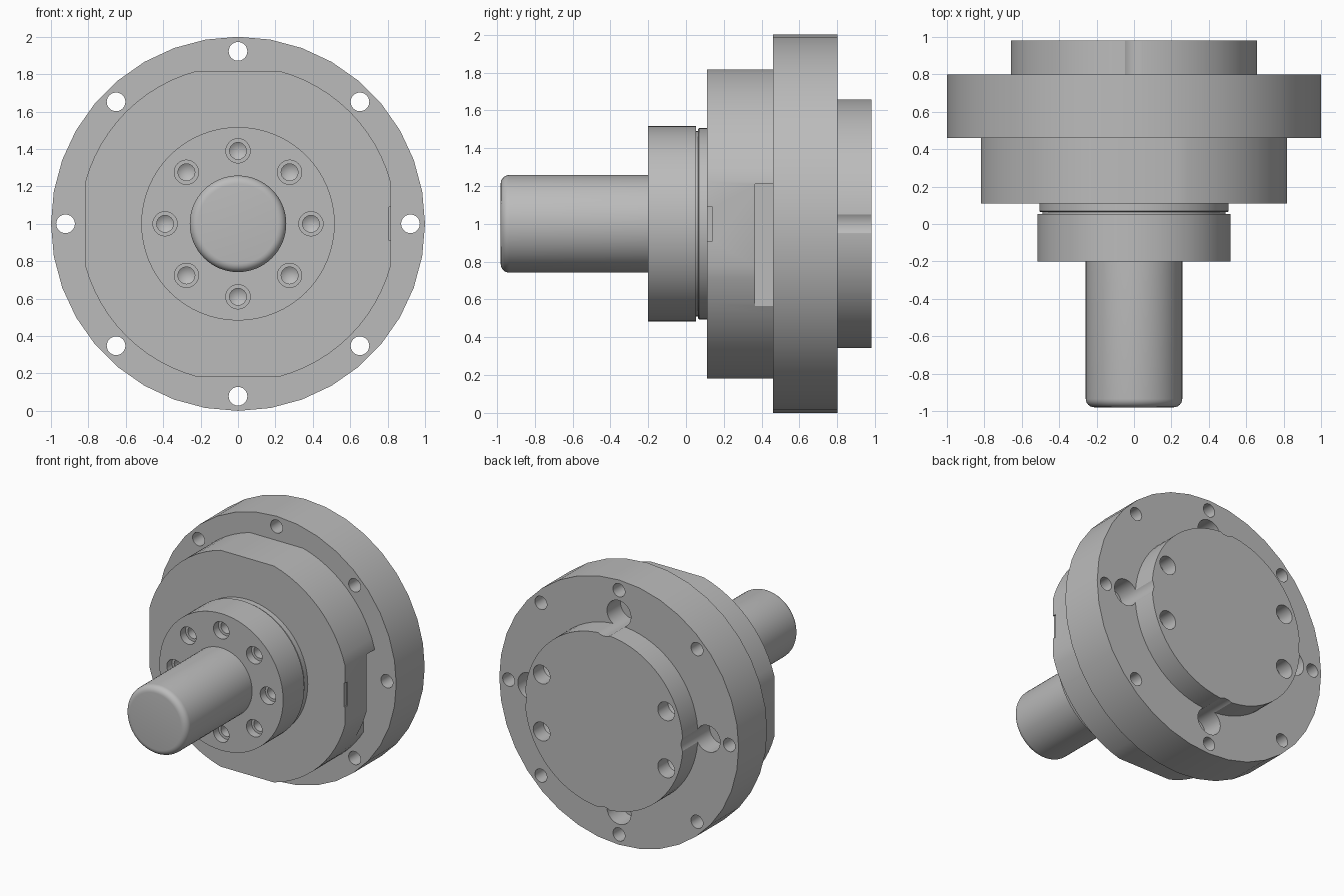
import bpy, bmesh
from math import sin, cos, pi, radians

cube = bpy.data.objects.get("Cube")
if cube:
    bpy.data.objects.remove(cube, do_unlink=True)

steel = bpy.data.materials.new("light_grey_metal")
steel.use_nodes = True
GREY = (0.5, 0.5, 0.5, 1)
steel.diffuse_color = GREY
steel.node_tree.nodes["Principled BSDF"].inputs["Base Color"].default_value = GREY

AXIS_Z = 1.0


def finish(name, bm):
    bmesh.ops.recalc_face_normals(bm, faces=bm.faces[:])
    mesh = bpy.data.meshes.new(name)
    bm.to_mesh(mesh)
    bm.free()
    mesh.materials.append(steel)
    obj = bpy.data.objects.new(name, mesh)
    bpy.context.collection.objects.link(obj)
    return obj


def revolve(bm, profile, sides, cx=0.0, cz=0.0):
    """Closed solid of (radius, y) points turned about an axis along y."""
    rings = []
    for r, y in profile:
        n = sides if r > 0 else 1
        rings.append([bm.verts.new((cx + r * cos(2 * pi * i / sides), y,
                                    AXIS_Z + cz + r * sin(2 * pi * i / sides)))
                      for i in range(n)])
    for a, b in zip(rings, rings[1:]):
        for i in range(sides):
            j = (i + 1) % sides
            if len(b) == 1:
                bm.faces.new((a[i], a[j], b[0]))
            else:
                bm.faces.new((a[i], a[j], b[j], b[i]))
    for ring in (rings[0], rings[-1]):
        if len(ring) > 1:
            bm.faces.new(ring)


def turned(name, profile, sides=64):
    bm = bmesh.new()
    revolve(bm, profile, sides)
    return finish(name, bm)


def box(name, x, y, z):
    bm = bmesh.new()
    bmesh.ops.create_cube(bm, size=1)
    for v in bm.verts:
        v.co = [lo + (c + 0.5) * (hi - lo) for c, (lo, hi) in zip(v.co, (x, y, z))]
    return finish(name, bm)


def hole_ring(name, profile, radius, angles, sides=24):
    bm = bmesh.new()
    for a in angles:
        revolve(bm, profile, sides, radius * cos(radians(a)), radius * sin(radians(a)))
    return finish(name, bm)


def cut(obj, cutter, operation="DIFFERENCE", keep=False):
    cutter.hide_render = True
    mod = obj.modifiers.new("cut", "BOOLEAN")
    mod.operation = operation
    mod.solver = "EXACT"
    mod.object = cutter
    bpy.context.view_layer.objects.active = obj
    bpy.ops.object.modifier_apply(modifier=mod.name)
    if not keep:
        bpy.data.objects.remove(cutter, do_unlink=True)


eighths = range(0, 360, 45)
quarters = range(0, 360, 90)

# Output shaft with rounded end
fillet = 0.045
tip = [(0.258 - fillet + fillet * sin(a), -0.98 + fillet - fillet * cos(a))
       for a in (radians(15 * k) for k in range(7))]
shaft = turned("shaft", tip + [(0.258, -0.15)])

# Bolted collar, thin groove and neck behind it
collar = turned("collar", [(0.517, -0.2), (0.517, 0.053), (0.49, 0.053), (0.49, 0.064),
                           (0.5, 0.064), (0.506, 0.07), (0.506, 0.13)])
cut(collar, hole_ring("collar_bolt_holes",
                      [(0.065, -0.3), (0.065, -0.14), (0.045, -0.14), (0.045, -0.06), (0, -0.03)],
                      0.39, eighths))

# Main body with four flats
body = turned("body", [(0.847, 0.11), (0.847, 0.48)], 72)
flat = 0.817
cut(body, box("flats", (-flat, flat), (0, 0.6), (AXIS_Z - flat, AXIS_Z + flat)), "INTERSECT")
# Side pocket against the flange, and a shallow slot at the front edge
cut(body, box("side_pocket", (0.727, 1), (0.365, 0.6), (0.5, 1.21)))
cut(body, box("side_slot", (0.808, 1), (0, 0.14), (0.91, 1.09)))

# Mounting flange with through holes
flange = turned("flange", [(1, 0.46), (1, 0.8)], 36)
cut(flange, hole_ring("flange_bolt_holes", [(0.05, 0.3), (0.05, 1)], 0.922, eighths))

# Rear boss with four blind holes
boss = turned("rear_boss", [(0.66, 0.77), (0.66, 0.98)], 72)
cut(boss, hole_ring("boss_holes", [(0.07, 1.1), (0.07, 0.86), (0, 0.82)], 0.563,
                    (22.5, 157.5, 202.5, 337.5)))

# Four round pockets cut into both flange and boss edge
pockets = hole_ring("edge_pockets", [(0.1, 1.1), (0.1, 0.64)], 0.745, quarters, 32)
cut(flange, pockets, keep=True)
cut(boss, pockets)

# Smooth curved walls, keep machined edges sharp
parts = (shaft, collar, body, flange, boss)
bpy.ops.object.select_all(action="DESELECT")
for obj in parts:
    obj.select_set(True)
bpy.context.view_layer.objects.active = shaft
bpy.ops.object.shade_smooth_by_angle(angle=radians(25))
